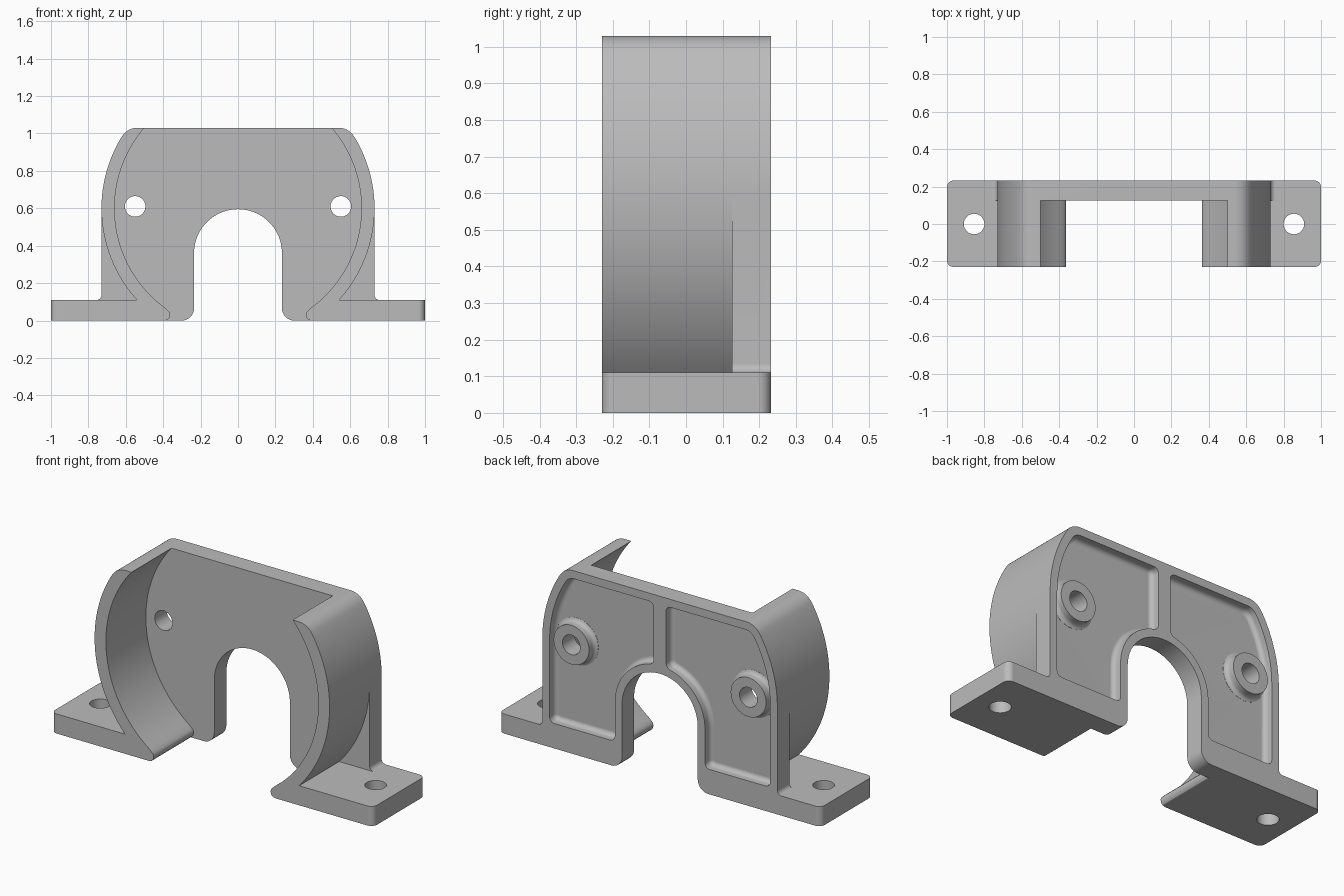
import bpy, bmesh
from math import sin, cos, radians, pi, asin, degrees
from mathutils import Vector

cube = bpy.data.objects.get("Cube")
if cube:
    bpy.data.objects.remove(cube, do_unlink=True)

FRONT, WEB, BACK = -0.23, 0.125, 0.232   # depth of flange front, plate front, plate back
FLOOR = 0.18                             # depth of pocket floor
TOP, FOOT, MID = 1.03, 0.11, 0.6         # top, foot thickness, ring centre height
OUT, INN, SLOT, SLOT_Z = 0.73, 0.66, 0.235, 0.36

grey = bpy.data.materials.new("plain_grey")
grey.use_nodes = True
grey.diffuse_color = (0.5, 0.5, 0.5, 1)
grey.node_tree.nodes["Principled BSDF"].inputs["Base Color"].default_value = (0.5, 0.5, 0.5, 1)


def arc(cx, cz, r, a0, a1, n=24):
    angles = [radians(a0 + (a1 - a0) * i / n) for i in range(n + 1)]
    return [(cx + r * cos(a), cz + r * sin(a)) for a in angles]


def rounded(points, n=7):
    """Round every corner that carries a third value, the cut-back distance."""
    result = []
    for i, p in enumerate(points):
        c = Vector(p[:2])
        if len(p) == 2:
            result.append(c)
            continue
        before = Vector(points[i - 1][:2])
        after = Vector(points[(i + 1) % len(points)][:2])
        a = c + (before - c).normalized() * p[2]
        b = c + (after - c).normalized() * p[2]
        w = sin((before - c).angle(after - c) / 2)
        for k in range(n + 1):
            t = k / n
            u, v, s = (1 - t) ** 2, 2 * t * (1 - t) * w, t * t
            result.append((a * u + c * v + b * s) / (u + v + s))
    return result


def make(name, bm):
    bmesh.ops.recalc_face_normals(bm, faces=bm.faces)
    mesh = bpy.data.meshes.new(name)
    bm.to_mesh(mesh)
    bm.free()
    mesh.materials.append(grey)
    obj = bpy.data.objects.new(name, mesh)
    bpy.context.collection.objects.link(obj)
    return obj


def prism(name, points, lo, hi, axis="y", bevel=0):
    """Extrude an outline along y or z; bevel rounds the edge of the lo end."""
    bm = bmesh.new()

    def place(p, h):
        return (p[0], h, p[1]) if axis == "y" else (p[0], p[1], h)
    low = [bm.verts.new(place(p, lo)) for p in points]
    high = [bm.verts.new(place(p, hi)) for p in points]
    end = bm.faces.new(low)
    bm.faces.new(high[::-1])
    for i in range(len(points)):
        bm.faces.new((low[i - 1], low[i], high[i], high[i - 1]))
    bmesh.ops.recalc_face_normals(bm, faces=bm.faces)
    if bevel:
        bmesh.ops.bevel(bm, geom=list(end.edges), offset=bevel, segments=4,
                        profile=0.5, affect='EDGES')
    return make(name, bm)


def combine(obj, other, operation):
    other.hide_render = True
    mod = obj.modifiers.new("combine", 'BOOLEAN')
    mod.operation, mod.solver, mod.object = operation, 'EXACT', other
    bpy.context.view_layer.objects.active = obj
    bpy.ops.object.modifier_apply(modifier=mod.name)
    bpy.data.objects.remove(other, do_unlink=True)


def ring_angle(z, r):
    return degrees(asin((z - MID) / r))


# Back plate, left half, with the arched slot
shoulder = arc(0, MID, OUT, ring_angle(0.975, OUT), 0)
plate = rounded([(0, TOP), (0.59, TOP, 0.05)] + shoulder
                + [(OUT, FOOT, 0.025), (0.78, FOOT), (0.78, 0), (SLOT, 0, 0.065)]
                + arc(0, SLOT_Z, SLOT, 0, 90))
bracket = prism("bracket", plate, WEB, BACK)

# Curved side flange with its rounded lower lip
lip = [(0.38, 0.058), (0.368, 0.046), (0.363, 0.032), (0.366, 0.016), (0.375, 0.005), (0.39, 0)]
flange = rounded([(0.59, TOP, 0.05)] + shoulder
                 + arc(0, MID, OUT, 0, ring_angle(FOOT, OUT))[1:]
                 + [(0.62, FOOT), (0.62, 0)] + lip[::-1]
                 + arc(0, MID, INN, ring_angle(0.07, INN), ring_angle(TOP, INN), 40))
combine(bracket, prism("flange", flange, FRONT, WEB), 'UNION')

# Mounting foot
foot = rounded([(0.6, FRONT), (1, FRONT, 0.035), (1, BACK, 0.035), (0.6, BACK)])
combine(bracket, prism("foot", foot, 0, FOOT, "z"), 'UNION')

# Filleted pocket in the back, leaving a rim and a centre rib
rim, rib = 0.045, 0.038
pr, pz, ps = OUT - rim, TOP - rim, SLOT + rim
corner_x = pr * cos(radians(ring_angle(pz, pr)))
arch_end = degrees(pi / 2 - asin(rib / ps))
arch_z = SLOT_Z + ps * sin(radians(arch_end))
pocket = rounded([(rib, pz, 0.03), (corner_x, pz, 0.035)]
                 + arc(0, MID, pr, ring_angle(pz - 0.045, pr), 0)
                 + [(pr, 0.14, 0.03), (ps, 0.14, 0.03)]
                 + arc(0, SLOT_Z, ps, 0, arch_end - 9)
                 + [(rib, arch_z, 0.03)])
combine(bracket, prism("pocket", pocket, FLOOR, BACK + 0.03, bevel=0.025), 'DIFFERENCE')

# Raised screw boss with a flared base
HX, HZ, HR = 0.55, 0.61, 0.055
bm = bmesh.new()
section = [(0, 0.15), (0.132, 0.15), (0.132, FLOOR + 0.001), (0.12, 0.185),
           (0.113, 0.193), (0.11, 0.205), (0.11, BACK), (0, BACK)]
verts = [bm.verts.new((HX + r, y, HZ)) for r, y in section]
edges = [bm.edges.new(pair) for pair in zip(verts, verts[1:])]
bmesh.ops.spin(bm, geom=verts + edges, cent=(HX, 0, HZ), axis=(0, 1, 0),
               angle=2 * pi, steps=40)
bmesh.ops.remove_doubles(bm, verts=bm.verts, dist=1e-5)
combine(bracket, make("boss", bm), 'UNION')

# Screw holes through the boss and the foot
combine(bracket, prism("boss_hole", arc(HX, HZ, HR, 0, 351, 39), 0, 0.4), 'DIFFERENCE')
combine(bracket, prism("foot_hole", arc(0.855, 0, HR, 0, 351, 39), -0.1, 0.3, "z"), 'DIFFERENCE')

# Open the centre plane and mirror the half
bm = bmesh.new()
bm.from_mesh(bracket.data)
centre = [f for f in bm.faces if all(abs(v.co.x) < 1e-4 for v in f.verts)]
bmesh.ops.delete(bm, geom=centre, context='FACES')
bm.to_mesh(bracket.data)
bm.free()
mirror = bracket.modifiers.new("mirror", 'MIRROR')
mirror.use_clip = True

bpy.ops.object.select_all(action='DESELECT')
bracket.select_set(True)
bpy.context.view_layer.objects.active = bracket
bpy.ops.object.modifier_apply(modifier=mirror.name)
bpy.ops.object.shade_smooth_by_angle(angle=radians(32))
weighted = bracket.modifiers.new("even_shading", 'WEIGHTED_NORMAL')
weighted.keep_sharp = True
